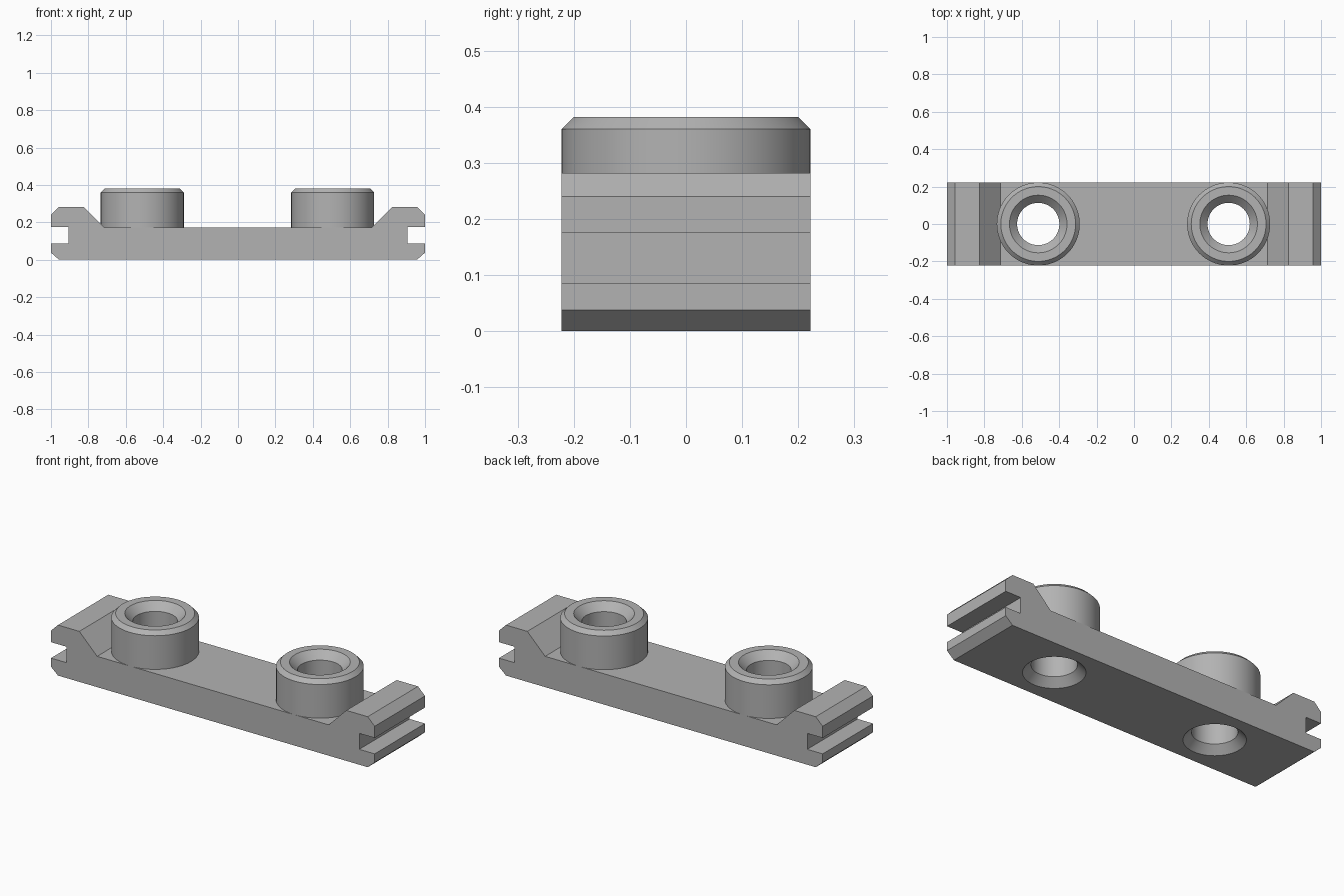
import bpy, bmesh
from math import radians, tau
from mathutils import Matrix

cube = bpy.data.objects.get("Cube")
if cube:
    bpy.data.objects.remove(cube, do_unlink=True)

HALF_DEPTH = 0.222
FLOOR = 0.172
TOP = 0.382
BOSSES = {"right": -0.512, "left": 0.506}

grey = bpy.data.materials.new("plain grey")
grey.use_nodes = True
colour = (0.45, 0.45, 0.45, 1)
grey.diffuse_color = colour
grey.node_tree.nodes["Principled BSDF"].inputs["Base Color"].default_value = colour


def finish(name, bm):
    bmesh.ops.recalc_face_normals(bm, faces=bm.faces)
    mesh = bpy.data.meshes.new(name)
    bm.to_mesh(mesh)
    bm.free()
    mesh.materials.append(grey)
    obj = bpy.data.objects.new(name, mesh)
    bpy.context.collection.objects.link(obj)
    return obj


def lathe(name, profile, x, steps=72):
    """Revolve a closed (radius, height) profile about a vertical axis at x."""
    bm = bmesh.new()
    verts = [bm.verts.new((r, 0, z)) for r, z in profile]
    edges = [bm.edges.new((v, verts[(i + 1) % len(verts)])) for i, v in enumerate(verts)]
    bmesh.ops.spin(bm, geom=verts + edges, cent=(0, 0, 0), axis=(0, 0, 1),
                   angle=tau, steps=steps, use_merge=True)
    bmesh.ops.remove_doubles(bm, verts=bm.verts, dist=1e-5)
    bmesh.ops.translate(bm, verts=bm.verts, vec=(x, 0, 0))
    obj = finish(name, bm)
    bpy.ops.object.select_all(action='DESELECT')
    obj.select_set(True)
    bpy.context.view_layer.objects.active = obj
    bpy.ops.object.shade_smooth_by_angle(angle=radians(25))
    return obj


# Plate: slotted, chamfered end profile on both sides, extruded in depth
end = [(0.957, 0), (1, 0.038), (1, 0.086), (0.905, 0.086), (0.905, 0.175),
       (1, 0.175), (1, 0.24), (0.957, 0.282), (0.825, 0.282), (0.715, FLOOR)]
outline = end + [(-x, z) for x, z in reversed(end)]
bm = bmesh.new()
face = bm.faces.new([bm.verts.new((x, -HALF_DEPTH, z)) for x, z in outline])
side = bmesh.ops.extrude_face_region(bm, geom=[face])["geom"]
moved = [v for v in side if isinstance(v, bmesh.types.BMVert)]
bmesh.ops.translate(bm, verts=moved, vec=(0, 2 * HALF_DEPTH, 0))
plate = finish("plate", bm)

# Bosses with a chamfered rim and countersunk bore
BORE, SINK, DEPTH = 0.113, 0.154, 0.042
ring = [(BORE, FLOOR), (HALF_DEPTH, FLOOR), (HALF_DEPTH, 0.36),
        (0.2, TOP), (SINK, TOP), (BORE, TOP - DEPTH)]

# Hole through the plate, countersunk from below
hole = [(0, -0.02), (SINK + 0.02, -0.02), (BORE, DEPTH), (BORE, 0.3), (0, 0.3)]

for label, x in BOSSES.items():
    lathe(label + "_boss", ring, x)
    cutter = lathe(label + "_hole_cutter", hole, x)
    cutter.hide_render = True
    cutter.display_type = 'WIRE'
    cut = plate.modifiers.new(label + " hole", 'BOOLEAN')
    cut.operation = 'DIFFERENCE'
    cut.solver = 'EXACT'
    cut.object = cutter
    cutter.hide_set(True)
